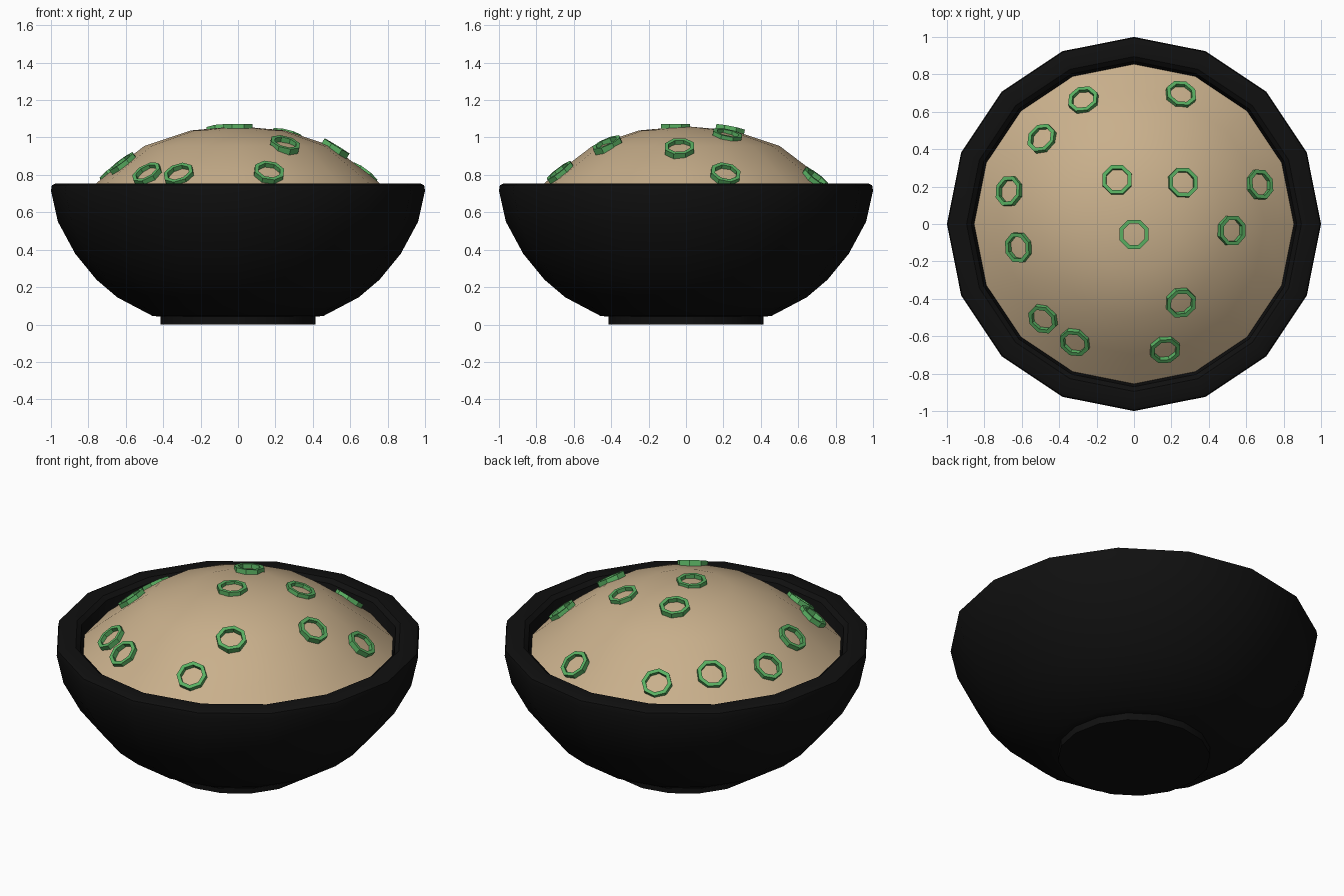
import bpy, bmesh, math
from mathutils import Vector, Matrix

if "Cube" in bpy.data.objects:
    bpy.data.objects.remove(bpy.data.objects["Cube"])


def material(name, rgb):
    m = bpy.data.materials.new(name)
    m.diffuse_color = (*rgb, 1)
    m.use_nodes = True
    m.node_tree.nodes["Principled BSDF"].inputs["Base Color"].default_value = m.diffuse_color
    return m


BLACK = material("bowl_black", (0.005, 0.005, 0.005))
TAN = material("food_tan", (0.58, 0.43, 0.26))
GREEN = material("onion_green", (0.10, 0.43, 0.12))


def lathe(name, profile, sides, mat, closed=False, smooth=True, offset=0.0):
    """Revolve (radius, z) points around z; radius 0 becomes a pole."""
    bm = bmesh.new()
    rings = []
    for r, z in profile:
        if r == 0:
            rings.append([bm.verts.new((0, 0, z))] * sides)
        else:
            angles = [offset + math.tau * i / sides for i in range(sides)]
            rings.append([bm.verts.new((r * math.cos(a), r * math.sin(a), z)) for a in angles])
    pairs = list(zip(rings, rings[1:]))
    if closed:
        pairs.append((rings[-1], rings[0]))
    for lo, hi in pairs:
        for i in range(sides):
            j = (i + 1) % sides
            bm.faces.new(list(dict.fromkeys((lo[i], lo[j], hi[j], hi[i]))))
    bmesh.ops.recalc_face_normals(bm, faces=bm.faces)
    mesh = bpy.data.meshes.new(name)
    bm.to_mesh(mesh)
    bm.free()
    mesh.materials.append(mat)
    ob = bpy.data.objects.new(name, mesh)
    bpy.context.collection.objects.link(ob)
    if smooth:
        bpy.ops.object.select_all(action='DESELECT')
        ob.select_set(True)
        bpy.context.view_layer.objects.active = ob
        bpy.ops.object.shade_smooth_by_angle(angle=math.radians(35))
    return ob


# Bowl: foot, outer wall, bevelled rim, inner wall
lathe("bowl", [(0, 0), (0.415, 0), (0.415, 0.042), (0.457, 0.046), (0.645, 0.145),
               (0.757, 0.24), (0.87, 0.378), (0.963, 0.55), (1.0, 0.716),
               (0.995, 0.745), (0.975, 0.755), (0.895, 0.755), (0.87, 0.735),
               (0.84, 0.62), (0.72, 0.38), (0.5, 0.18), (0, 0.09)], 16, BLACK)

# Mound of food filling the bowl
MOUND = [(0.855, 0.675), (0.7, 0.803), (0.5, 0.955), (0.25, 1.038), (0, 1.06)]
lathe("food_mound", MOUND, 16, TAN).data.polygons.foreach_set("use_smooth", [True] * 64)


def mound_height(r):
    for (r1, z1), (r0, z0) in zip(MOUND, MOUND[1:]):
        if r0 <= r <= r1:
            return z0 + (z1 - z0) * (r - r0) / (r1 - r0)
    return MOUND[0][1]


# Octagonal onion rings lying on the mound
SPOTS = [(-0.09, 0.235), (0, -0.055), (0.26, 0.22), (0.52, -0.035), (0.67, 0.21),
         (0.25, 0.69), (-0.27, 0.66), (-0.49, 0.455), (-0.665, 0.175), (-0.615, -0.125),
         (-0.485, -0.505), (-0.315, -0.63), (0.165, -0.67), (0.25, -0.42)]
for n, (x, y) in enumerate(SPOTS, 1):
    ring = lathe(f"onion_ring_{n}", [(0.084, -0.022), (0.084, 0.018), (0.062, 0.018), (0.062, -0.022)],
                 8, GREEN, closed=True, smooth=False, offset=math.pi / 8)
    r = math.hypot(x, y)
    slope = (mound_height(r - 0.07 if r > 0.07 else 0) - mound_height(r + 0.07)) / 0.14
    if r < 0.07:
        slope = 0.0
    normal = Vector((slope * x / r, slope * y / r, 1)).normalized()
    tilt = Vector((0, 0, 1)).rotation_difference(normal).to_matrix().to_4x4()
    ring.matrix_world = Matrix.Translation((x, y, mound_height(r))) @ tilt
